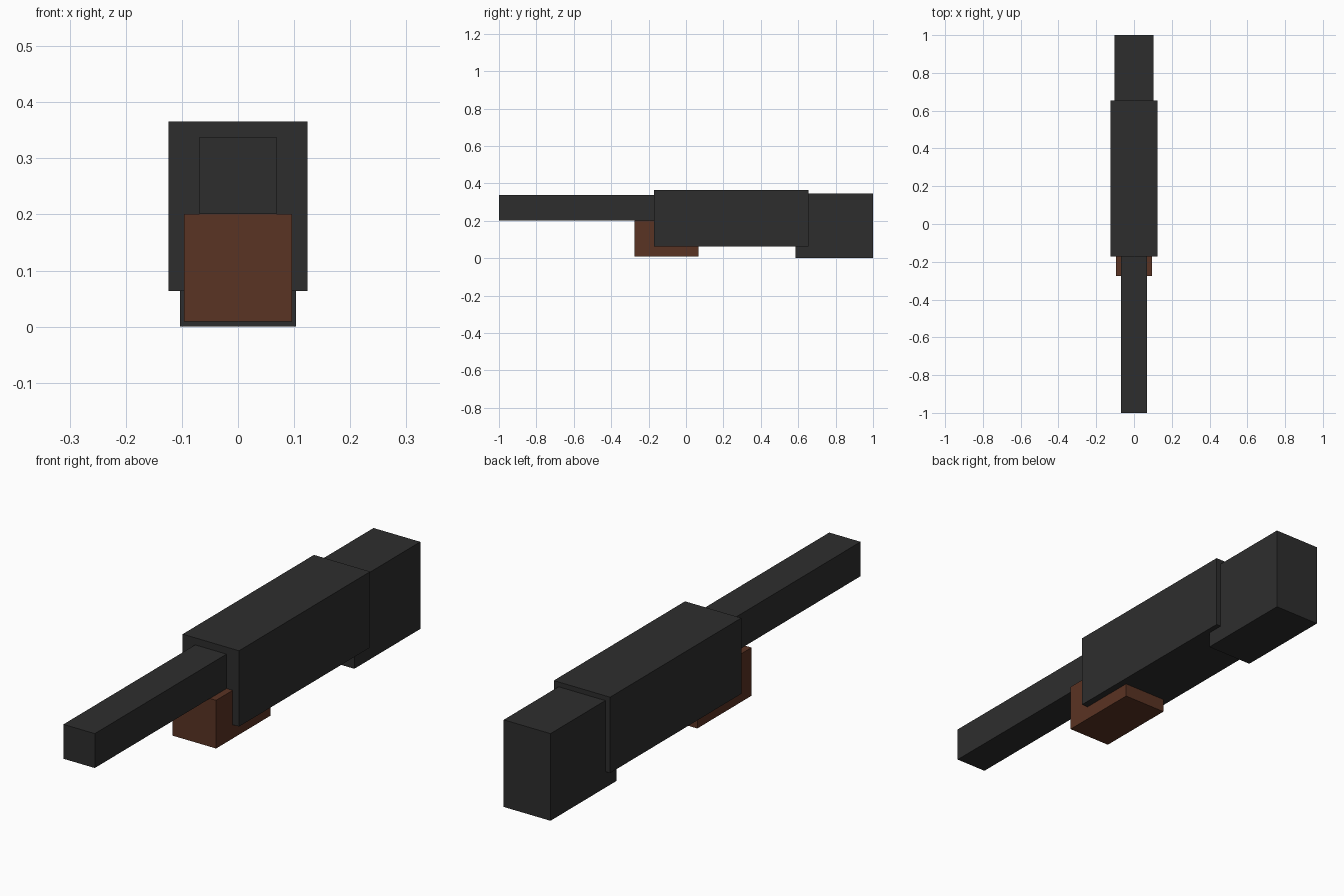
import bpy
import bmesh
from mathutils import Matrix, Vector

if "Cube" in bpy.data.objects:
    bpy.data.objects.remove(bpy.data.objects["Cube"])


def material(name, rgb):
    mat = bpy.data.materials.new(name)
    mat.diffuse_color = (*rgb, 1.0)
    mat.use_nodes = True
    mat.node_tree.nodes["Principled BSDF"].inputs["Base Color"].default_value = mat.diffuse_color
    return mat


def box(name, half_width, y_range, z_range, mat):
    """Box centred on x = 0, spanning the given y and z ranges."""
    (y0, y1), (z0, z1) = y_range, z_range
    centre = Vector((0, (y0 + y1) / 2, (z0 + z1) / 2))
    size = Vector((2 * half_width, y1 - y0, z1 - z0))
    bm = bmesh.new()
    bmesh.ops.create_cube(bm, size=1.0, matrix=Matrix.Diagonal(size).to_4x4())
    mesh = bpy.data.meshes.new(name)
    bm.to_mesh(mesh)
    bm.free()
    mesh.materials.append(mat)
    obj = bpy.data.objects.new(name, mesh)
    obj.location = centre
    bpy.context.collection.objects.link(obj)
    return obj


charcoal = material("charcoal metal", (0.027, 0.027, 0.027))
brown = material("brown wood", (0.102, 0.033, 0.017))

# Long slim bar at the front, seated a little inside the body
box("barrel", 0.069, (-1.0, -0.12), (0.201, 0.338), charcoal)
# Main block
box("body", 0.124, (-0.171, 0.655), (0.064, 0.366), charcoal)
# Rear block, overlapping the back of the body
box("stock", 0.103, (0.585, 1.0), (0.0, 0.347), charcoal)
# Block under the front of the body
box("foregrip", 0.096, (-0.275, 0.066), (0.009, 0.201), brown)
